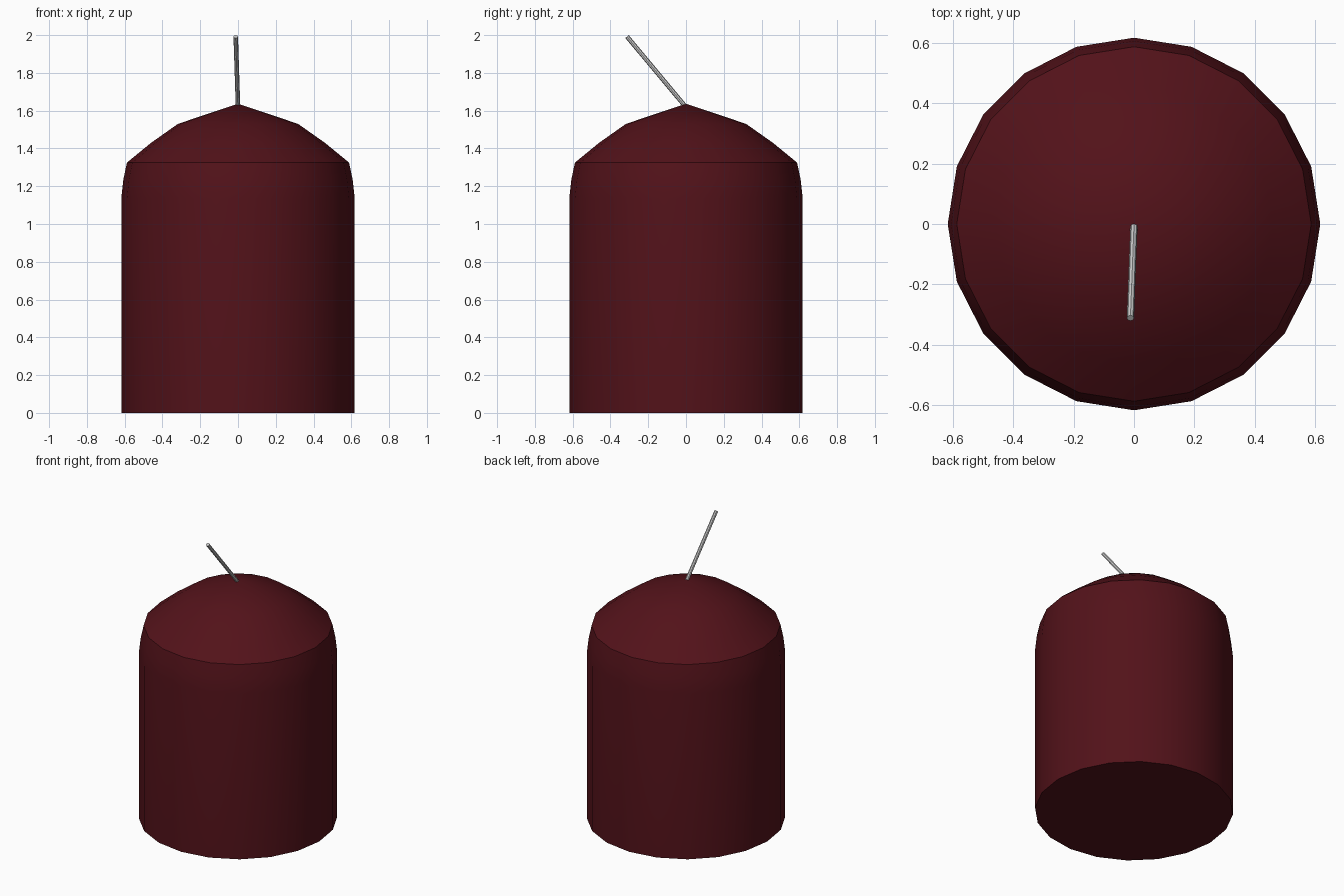
import bpy, bmesh, math
from mathutils import Vector, Matrix

if "Cube" in bpy.data.objects:
    bpy.data.objects.remove(bpy.data.objects["Cube"])

SIDES = 20


def finish(bm, name, color=None):
    bmesh.ops.recalc_face_normals(bm, faces=bm.faces)
    mesh = bpy.data.meshes.new(name)
    bm.to_mesh(mesh)
    bm.free()
    obj = bpy.data.objects.new(name, mesh)
    bpy.context.collection.objects.link(obj)
    if color:
        mat = bpy.data.materials.new(name + "_material")
        mat.diffuse_color = color
        mat.use_nodes = True
        mat.node_tree.nodes["Principled BSDF"].inputs["Base Color"].default_value = mat.diffuse_color
        mesh.materials.append(mat)
    bpy.ops.object.select_all(action='DESELECT')
    obj.select_set(True)
    bpy.context.view_layer.objects.active = obj
    bpy.ops.object.shade_smooth_by_angle(angle=math.radians(30))
    return obj


# Wax body: lathed profile with a domed top and closed base
profile = [(0.618, 0), (0.618, 1.135), (0.607, 1.235), (0.588, 1.325),
           (0.46, 1.43), (0.318, 1.53)]
bm = bmesh.new()
rings = [[bm.verts.new((r * math.cos(i * math.tau / SIDES),
                        r * math.sin(i * math.tau / SIDES), z))
          for i in range(SIDES)] for r, z in profile]
for low, high in zip(rings, rings[1:]):
    for i in range(SIDES):
        j = (i + 1) % SIDES
        bm.faces.new((low[i], low[j], high[j], high[i]))
bm.faces.new(rings[0][::-1])
tip = bm.verts.new((0, 0, 1.637))
for i in range(SIDES):
    bm.faces.new((rings[-1][i], rings[-1][(i + 1) % SIDES], tip))
finish(bm, "candle_wax", (0.085, 0.006, 0.01, 1))

# Wick: thin rod leaning to the front
start, end = Vector((0, -0.003, 1.622)), Vector((-0.012, -0.312, 1.992))
axis = end - start
bm = bmesh.new()
bmesh.ops.create_cone(
    bm, cap_ends=True, segments=8, radius1=0.012, radius2=0.012,
    depth=axis.length,
    matrix=Matrix.Translation((start + end) / 2)
    @ axis.to_track_quat('Z', 'Y').to_matrix().to_4x4())
wick = finish(bm, "wick")
bpy.ops.object.shade_smooth_by_angle(angle=math.radians(50))
